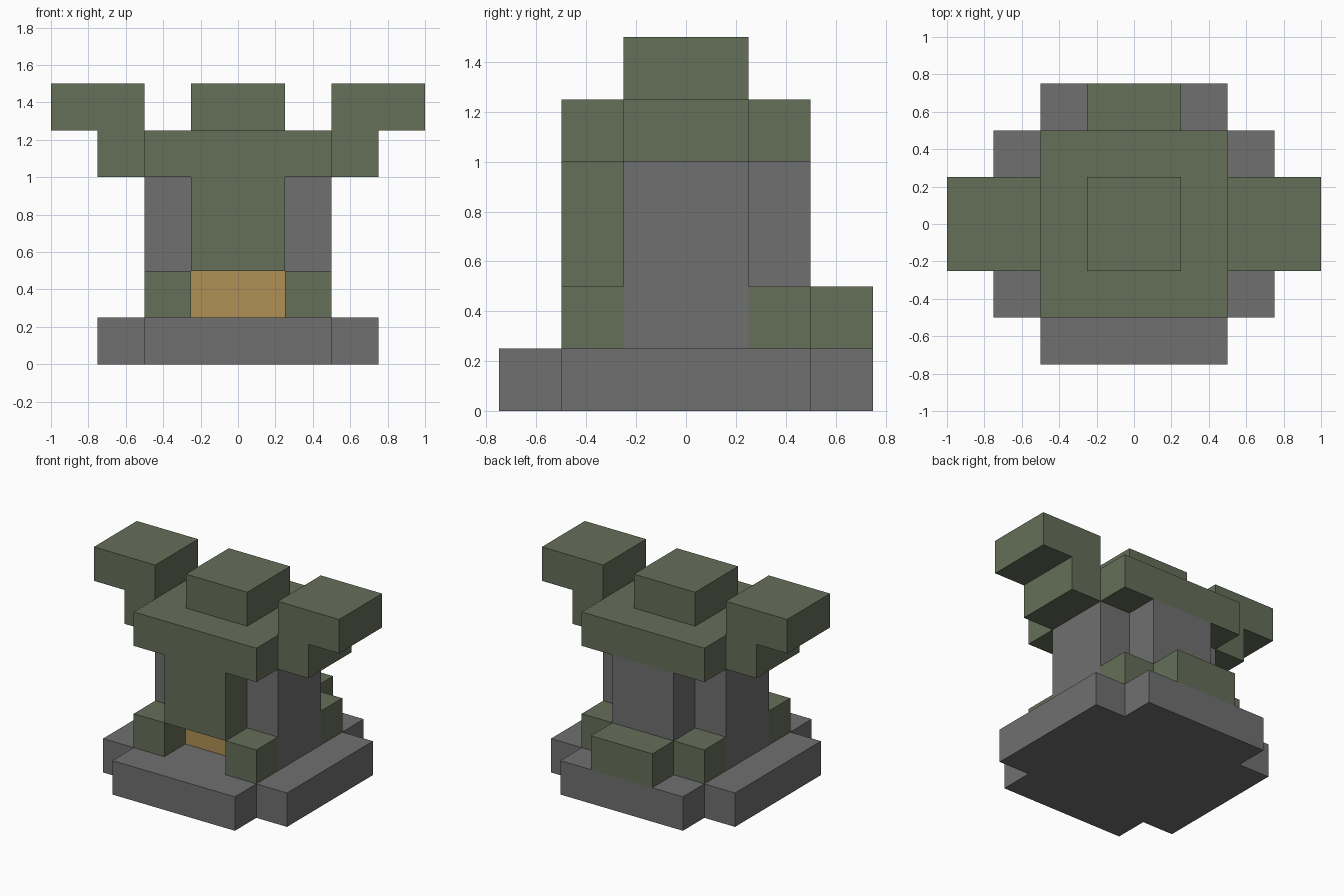
import bpy
import bmesh

cube = bpy.data.objects.get("Cube")
if cube:
    bpy.data.objects.remove(cube, do_unlink=True)

U = 0.25  # block grid size


def material(name, rgb):
    m = bpy.data.materials.new(name)
    m.use_nodes = True
    m.diffuse_color = (*rgb, 1)
    m.node_tree.nodes["Principled BSDF"].inputs["Base Color"].default_value = (*rgb, 1)
    return m


stone = material("stone grey", (0.16, 0.16, 0.16))
moss = material("moss green", (0.13, 0.156, 0.098))
wood = material("door tan", (0.434, 0.275, 0.093))


def prism(name, outline, low, high, mat, axis="z"):
    """Extrude an outline in grid units along z (x, y points) or y (x, z points)."""
    def place(a, b, d):
        return (a * U, b * U, d * U) if axis == "z" else (a * U, d * U, b * U)

    bm = bmesh.new()
    face = bm.faces.new([bm.verts.new(place(a, b, low)) for a, b in outline])
    ext = bmesh.ops.extrude_face_region(bm, geom=[face])
    moved = [g for g in ext["geom"] if isinstance(g, bmesh.types.BMVert)]
    bmesh.ops.translate(bm, verts=moved, vec=place(0, 0, high - low))
    bmesh.ops.recalc_face_normals(bm, faces=bm.faces)
    mesh = bpy.data.meshes.new(name)
    bm.to_mesh(mesh)
    bm.free()
    mesh.materials.append(mat)
    obj = bpy.data.objects.new(name, mesh)
    bpy.context.collection.objects.link(obj)
    return obj


def block(name, x, y, z, mat):
    outline = [(x[0], y[0]), (x[1], y[0]), (x[1], y[1]), (x[0], y[1])]
    return prism(name, outline, z[0], z[1], mat)


# Stepped base with notched corners
quarter = [(3, 2), (2, 2), (2, 3)]
base = (quarter
        + [(-x, y) for x, y in reversed(quarter)]
        + [(-x, -y) for x, y in quarter]
        + [(x, -y) for x, y in reversed(quarter)])
prism("base", base, 0, 1, stone)

# Tower core with a rear buttress
prism("tower_core", [(-2, -1), (2, -1), (2, 1), (1, 1), (1, 2),
                     (-1, 2), (-1, 1), (-2, 1)], 1, 4, stone)

# Door under the front overhang
block("door", (-1, 1), (-1.02, -1), (1, 2), wood)
block("front_overhang", (-1, 1), (-2, -1), (2, 4), moss)

# Low blocks around the foot
for side, sx in (("right", -1), ("left", 1)):
    for end, sy in (("front", -1), ("back", 1)):
        block(f"{end}_{side}_foot", sorted((sx, 2 * sx)), sorted((sy, 2 * sy)),
              (1, 2), moss)
block("back_step", (-1, 1), (2, 3), (1, 2), moss)

# Roof slab and centre block
block("roof_slab", (-2, 2), (-2, 2), (4, 5), moss)
block("roof_block", (-1, 1), (-1, 1), (5, 6), moss)

# Stepped side arms
arm = [(2, 4), (3, 4), (3, 5), (4, 5), (4, 6), (2, 6)]
for side, sx in (("right", -1), ("left", 1)):
    prism(f"{side}_arm", [(sx * x, z) for x, z in arm], -1, 1, moss, axis="y")
